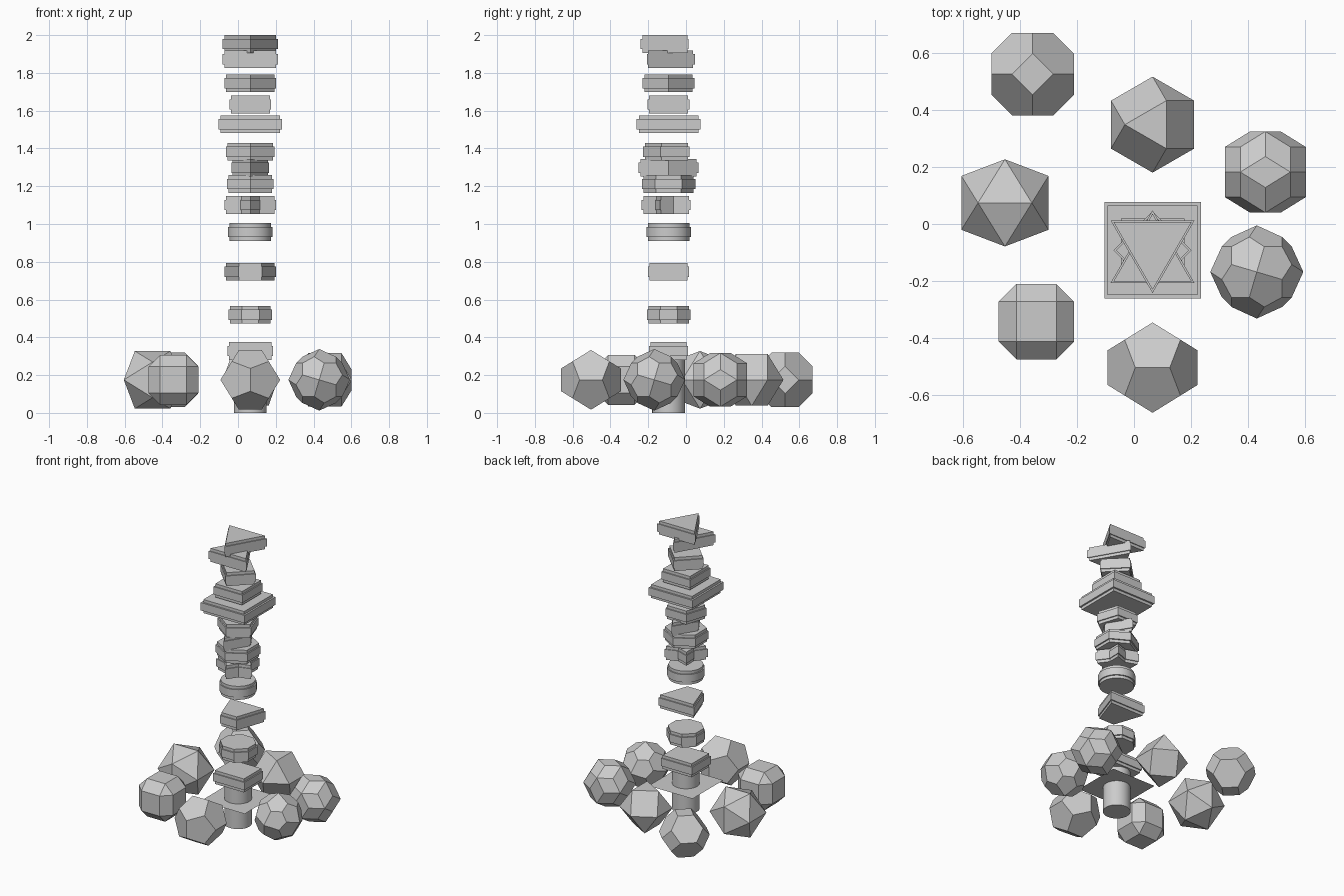
import bpy, bmesh
from math import sin, cos, pi, sqrt, radians
from itertools import permutations, product
from mathutils import Vector

if "Cube" in bpy.data.objects:
    bpy.data.objects.remove(bpy.data.objects["Cube"])

PHI = (1 + sqrt(5)) / 2
CX, CY = 0.065, -0.092      # axis of the stack


def finish(name, bm, loc, smooth=False):
    bmesh.ops.recalc_face_normals(bm, faces=bm.faces)
    me = bpy.data.meshes.new(name)
    bm.to_mesh(me)
    bm.free()
    ob = bpy.data.objects.new(name, me)
    ob.location = loc
    bpy.context.collection.objects.link(ob)
    if smooth:
        bpy.context.view_layer.objects.active = ob
        ob.select_set(True)
        bpy.ops.object.shade_smooth_by_angle(angle=radians(30))
        ob.select_set(False)
    return ob


def hull(points):
    bm = bmesh.new()
    for p in points:
        bm.verts.new(p)
    bmesh.ops.convex_hull(bm, input=bm.verts)
    bmesh.ops.recalc_face_normals(bm, faces=bm.faces)
    bmesh.ops.dissolve_limit(bm, angle_limit=radians(2), verts=bm.verts, edges=bm.edges)
    bm.normal_update()
    return bm


def signed(p):
    return {tuple(a * s for a, s in zip(p, sg)) for sg in product((1, -1), repeat=3)}


def cyclic(a, b, c):
    return signed((a, b, c)) | signed((b, c, a)) | signed((c, a, b))


def all_perms(a, b, c):
    return set().union(*(signed(p) for p in permutations((a, b, c))))


def solid(name, points, scale, x, y):
    bm = hull([Vector(p) * scale for p in sorted(points)])
    return finish(name, bm, (x, y, 0.175))


# Ring of seven polyhedra
ico = cyclic(1, 0, PHI)
dod = cyclic(1 / PHI, 0, PHI) | signed((1, 1, 1))
dual_dod = cyclic(0, 1 / PHI, PHI) | signed((1, 1, 1))
solid("icosahedron", ico, 0.0943, -0.452, 0.074)
solid("dodecahedron", dod, 0.0977, 0.065, -0.503)
solid("rhombic_triacontahedron", ico | dual_dod, 0.0877, 0.46, 0.182)
solid("truncated_octahedron", all_perms(0, 1, 2), 0.0722, -0.355, 0.525)
solid("bevelled_cube", all_perms(0.53, 0.53, 1), 0.132, -0.342, -0.342)

# Cuboctahedron resting on a triangle
R, h = 0.168, 0.168 * sqrt(2 / 3)
pts = [(R * cos(pi / 6 + k * pi / 3), R * sin(pi / 6 + k * pi / 3), 0) for k in range(6)]
for k in range(3):
    for z, a0 in ((h, pi / 3), (-h, 0)):
        a = a0 + k * 2 * pi / 3
        pts.append((R / sqrt(3) * cos(a), R / sqrt(3) * sin(a), z))
solid("cuboctahedron", pts, 1, 0.065, 0.348)

# Pentagonal 24-face solid: dual of the snub cube
t = 1.839287
base = (1, 1 / t, t)
snub = []
for idx in permutations(range(3)):
    odd = sum(idx[i] > idx[j] for i in range(3) for j in range(i + 1, 3)) % 2
    for sg in product((1, -1), repeat=3):
        if (sg.count(-1) % 2) == odd:
            snub.append([base[i] * s for i, s in zip(idx, sg)])
bm = hull(snub)
dual = [f.normal / f.normal.dot(f.verts[0].co) for f in bm.faces]
bm.free()
solid("pentagonal_polyhedron", dual, 0.163 / max(v.length for v in dual), 0.43, -0.168)


# Stepped plates: a prism with a wider band round its middle
def plate(name, outline, z, y=CY, smooth=False):
    bm = bmesh.new()
    rings = []
    for s, dz in ((0.93, -0.047), (0.93, -0.027), (1, -0.027),
                  (1, 0.027), (0.93, 0.027), (0.93, 0.047)):
        rings.append([bm.verts.new((px * s, py * s, dz)) for px, py in outline])
    n = len(outline)
    for lo, hi in zip(rings, rings[1:]):
        for i in range(n):
            j = (i + 1) % n
            bm.faces.new((lo[i], lo[j], hi[j], hi[i]))
    bm.faces.new(rings[0][::-1])
    bm.faces.new(rings[-1])
    return finish(name, bm, (CX, y, z), smooth)


def ngon(n, r, start=-90, inner=None):
    m = n * 2 if inner else n
    out = []
    for k in range(m):
        a = radians(start) + 2 * pi * k / m
        q = inner if inner and k % 2 else r
        out.append((q * cos(a), q * sin(a)))
    return out


def rect(a, b):
    return [(-a, -b), (a, -b), (a, b), (-a, b)]


plate("triangle_plate_top", ngon(3, 0.17), 1.953, -0.072)
plate("triangle_plate_lower", ngon(3, 0.17, 90), 1.872, -0.122)
plate("diamond_plate", ngon(4, 0.137), 1.745)
plate("small_square_plate", rect(0.111, 0.111), 1.632)
plate("large_square_plate", rect(0.169, 0.169), 1.528)
plate("pentagon_plate", ngon(5, 0.135), 1.383)
plate("rhombus_plate", [(0, -0.159), (0.1, 0), (0, 0.159), (-0.1, 0)], 1.298)
plate("hexagon_plate", ngon(6, 0.142), 1.212)
plate("star_plate", ngon(5, 0.144, inner=0.087), 1.1)
plate("round_plate", ngon(48, 0.118), 0.957, smooth=True)
plate("trapezoid_plate", [(-0.063, -0.108), (0.063, -0.108), (0.137, 0.108), (-0.137, 0.108)], 0.747)
plate("octagon_plate", ngon(8, 0.115 / cos(pi / 8), -112.5), 0.52)
plate("rectangle_plate", rect(0.12, 0.103), 0.328)

# Pole at the foot of the stack
bm = bmesh.new()
bmesh.ops.create_cone(bm, cap_ends=True, segments=32, radius1=0.087, radius2=0.087, depth=0.28)
finish("pole", bm, (CX, CY, 0.14), True)

# Thin square sheet around the pole
bm = bmesh.new()
bm.faces.new([bm.verts.new((x, y, 0)) for x, y in rect(0.169, 0.169)])
finish("square_sheet", bm, (CX, CY, 0.175))
